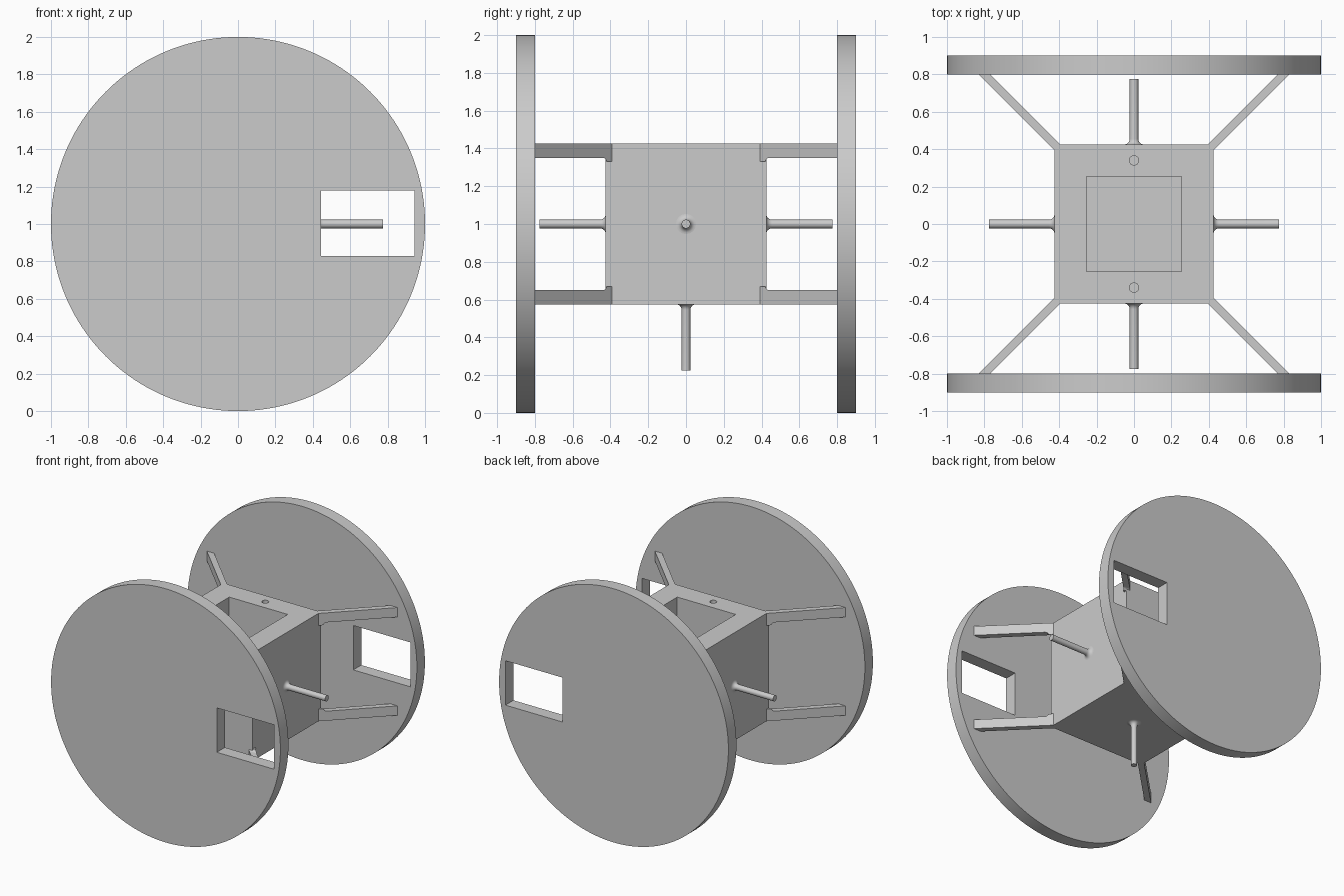
import bpy, bmesh, math
from mathutils import Matrix, Vector

if "Cube" in bpy.data.objects:
    bpy.data.objects.remove(bpy.data.objects["Cube"])

grey = bpy.data.materials.new("light grey")
grey.diffuse_color = (0.6, 0.6, 0.6, 1)
grey.use_nodes = True
grey.node_tree.nodes["Principled BSDF"].inputs["Base Color"].default_value = grey.diffuse_color
CENTRE = Vector((0, 0, 1))
HALF = 0.425  # half size of the core block


def finish(name, bm, smooth=False):
    bmesh.ops.recalc_face_normals(bm, faces=bm.faces)
    mesh = bpy.data.meshes.new(name)
    bm.to_mesh(mesh)
    bm.free()
    ob = bpy.data.objects.new(name, mesh)
    bpy.context.collection.objects.link(ob)
    mesh.materials.append(grey)
    if smooth:
        shade(ob)
    return ob


def select(ob):
    bpy.ops.object.select_all(action='DESELECT')
    ob.select_set(True)
    bpy.context.view_layer.objects.active = ob


def shade(ob):
    select(ob)
    bpy.ops.object.shade_smooth_by_angle(angle=math.radians(35))


def box(name, lo, hi):
    lo, hi = Vector(lo), Vector(hi)
    bm = bmesh.new()
    bmesh.ops.create_cube(bm, size=1, matrix=Matrix.Translation((lo + hi) / 2)
                          @ Matrix.Diagonal((*(hi - lo), 1)))
    return finish(name, bm)


def cylinder(name, radius, depth, segments, matrix):
    bm = bmesh.new()
    bmesh.ops.create_cone(bm, cap_ends=True, segments=segments, radius1=radius,
                          radius2=radius, depth=depth, matrix=matrix)
    return finish(name, bm)


def cut(ob, cutter):
    mod = ob.modifiers.new("cut", 'BOOLEAN')
    mod.operation, mod.solver, mod.object = 'DIFFERENCE', 'EXACT', cutter
    select(ob)
    bpy.ops.object.modifier_apply(modifier=mod.name)
    bpy.data.objects.remove(cutter)


# Round end discs, each with a rectangular window
for side, label in ((-1, "front"), (1, "back")):
    y = 0.85 * side
    disc = cylinder(label + "_disc", 1, 0.1, 160,
                    Matrix.Translation((0, y, 1)) @ Matrix.Rotation(math.pi / 2, 4, 'X'))
    cut(disc, box("window_cutter", (0.445, y - 0.1, 0.83), (0.945, y + 0.1, 1.18)))
    shade(disc)

# Core block with an open pocket and two screw holes in the top
core = box("core_block", (-HALF, -HALF, 1 - HALF), (HALF, HALF, 1 + HALF))
cut(core, box("pocket_cutter", (-0.255, -0.255, 0.745), (0.255, 0.255, 1.6)))
for y in (-0.34, 0.34):
    cut(core, cylinder("hole_cutter", 0.025, 0.4, 32, Matrix.Translation((0, y, 1.5))))
shade(core)

# Pins with a filleted root on every side of the core except the top
FILLET, PIN_R, PIN_END = 0.03, 0.023, 0.775
profile = [(PIN_R + FILLET, HALF - 0.01)]
for i in range(7):
    a = math.pi / 2 * i / 6
    profile.append((PIN_R + FILLET * (1 - math.sin(a)), HALF + FILLET * (1 - math.cos(a))))
profile += [(PIN_R, PIN_END), (0, PIN_END)]
directions = {"right": (1, 0, 0), "left": (-1, 0, 0), "front": (0, -1, 0),
              "back": (0, 1, 0), "bottom": (0, 0, -1)}
for label, d in directions.items():
    bm = bmesh.new()
    verts = [bm.verts.new((r, 0, h)) for r, h in profile]
    edges = [bm.edges.new(pair) for pair in zip(verts, verts[1:])]
    bmesh.ops.spin(bm, geom=verts + edges, cent=(0, 0, 0), axis=(0, 0, 1),
                   angle=2 * math.pi, steps=32)
    bmesh.ops.remove_doubles(bm, verts=bm.verts, dist=1e-5)
    turn = Vector((0, 0, 1)).rotation_difference(Vector(d)).to_matrix().to_4x4()
    bm.transform(Matrix.Translation(CENTRE) @ turn)
    finish(label + "_pin", bm, True)

# Diagonal struts from the core corners to the discs, filleted at the root
BOTTOM, ROOT, WIDTH = HALF - 0.075, 0.02, 0.032
side_shape = [(0.39, HALF), (0.8, HALF), (0.8, BOTTOM)]
for i in range(6):
    a = math.pi / 2 * i / 5
    side_shape.append((0.44 - ROOT * math.sin(a), BOTTOM - ROOT * (1 - math.cos(a))))
side_shape.append((0.39, BOTTOM - ROOT))
for sx, lx in ((1, "right"), (-1, "left")):
    for sy, ly in ((1, "back"), (-1, "front")):
        for sz, lz in ((1, "upper"), (-1, "lower")):
            bm = bmesh.new()
            sides = [[bm.verts.new((sx * (y + w), sy * y, 1 + sz * z)) for y, z in side_shape]
                     for w in (-WIDTH, WIDTH)]
            for loop in sides:
                bm.faces.new(loop)
            n = len(side_shape)
            for i in range(n):
                j = (i + 1) % n
                bm.faces.new((sides[0][i], sides[0][j], sides[1][j], sides[1][i]))
            finish(f"{lz}_{ly}_{lx}_strut", bm, True)
